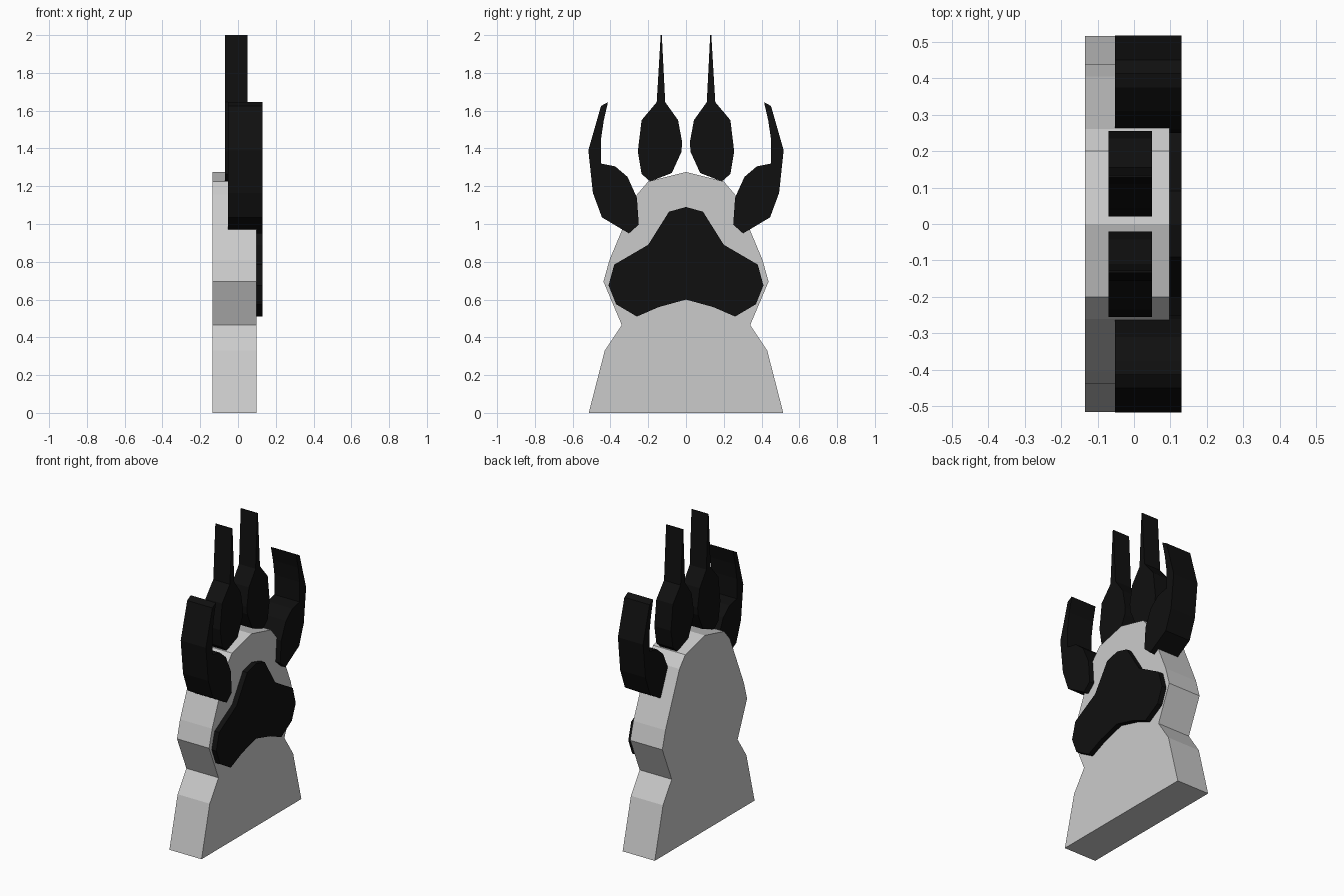
import bpy, bmesh

if "Cube" in bpy.data.objects:
    bpy.data.objects.remove(bpy.data.objects["Cube"])

black = bpy.data.materials.new("black")
black.diffuse_color = (0.005, 0.005, 0.005, 1)
black.use_nodes = True
black.node_tree.nodes["Principled BSDF"].inputs["Base Color"].default_value = black.diffuse_color


def plate(name, outline, x0, x1, mat=None):
    """Extrude a (y, z) outline along x."""
    bm = bmesh.new()
    face = bm.faces.new([bm.verts.new((x0, y, z)) for y, z in outline])
    ext = bmesh.ops.extrude_face_region(bm, geom=[face])
    verts = [g for g in ext["geom"] if isinstance(g, bmesh.types.BMVert)]
    bmesh.ops.translate(bm, verts=verts, vec=(x1 - x0, 0, 0))
    bmesh.ops.recalc_face_normals(bm, faces=bm.faces)
    mesh = bpy.data.meshes.new(name)
    bm.to_mesh(mesh)
    bm.free()
    if mat:
        mesh.materials.append(mat)
    ob = bpy.data.objects.new(name, mesh)
    bpy.context.collection.objects.link(ob)
    return ob


def mirrored(half):
    """Complete a half outline whose last point (or first) lies on y = 0."""
    return half + [(-y, z) for y, z in reversed(half) if y > 0]


# Grey paw silhouette
plate("paw_body", mirrored([
    (0.515, 0), (0.43, 0.33), (0.34, 0.465), (0.437, 0.695), (0.405, 0.81),
    (0.34, 0.965), (0.26, 1.155), (0.20, 1.225), (0, 1.275)]), -0.135, 0.097)

# Large palm pad: lower edge and upper edge are mirrored halves
pad = [(0, 0.60), (0.145, 0.56), (0.26, 0.51), (0.37, 0.575), (0.41, 0.675),
       (0.38, 0.785), (0.20, 0.89), (0.09, 1.065), (0, 1.09)]
plate("palm_pad", mirrored(pad), 0.09, 0.13, black)

# Toes with claws, one pair inside and one pair outside
inner = [(0.128, 2.0), (0.134, 2.0), (0.155, 1.645), (0.235, 1.55),
         (0.255, 1.385), (0.235, 1.265), (0.19, 1.225), (0.075, 1.27),
         (0.025, 1.38), (0.02, 1.43), (0.042, 1.55), (0.11, 1.645)]
outer = [(0.413, 1.645), (0.45, 1.625), (0.517, 1.39), (0.493, 1.165),
         (0.445, 1.035), (0.302, 0.95), (0.25, 0.997), (0.26, 1.14),
         (0.31, 1.25), (0.375, 1.305), (0.45, 1.32), (0.45, 1.45),
         (0.435, 1.55)]
for side, s in (("left", -1), ("right", 1)):
    plate(f"inner_toe_{side}", [(s * y, z) for y, z in inner], -0.07, 0.05, black)
    plate(f"outer_toe_{side}", [(s * y, z) for y, z in outer], -0.052, 0.13, black)
